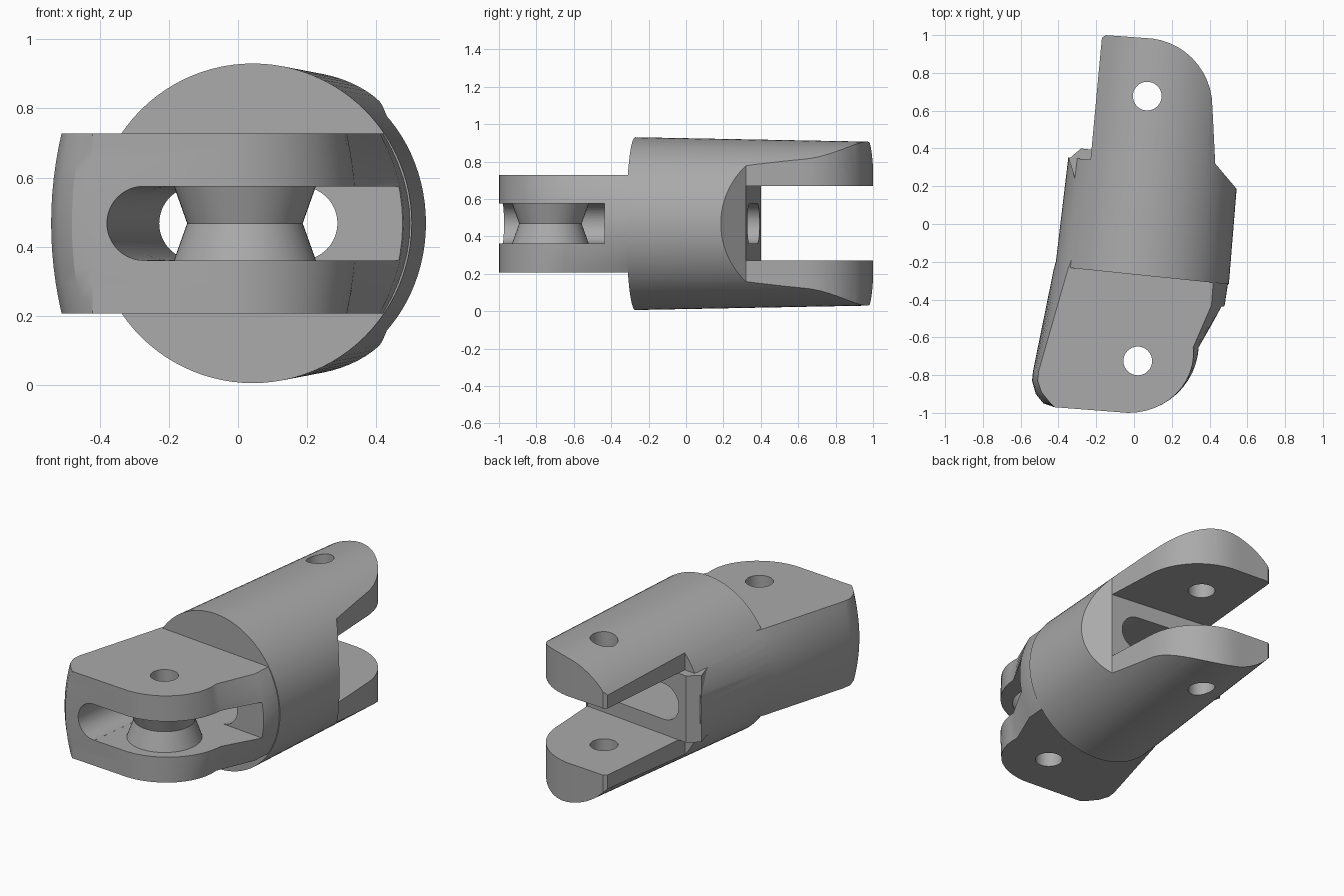
import bpy, bmesh, math
from mathutils import Vector

cube = bpy.data.objects.get("Cube")
if cube:
    bpy.data.objects.remove(cube)

MID = 0.468          # height of the barrel axis
SLOT = 0.107         # half height of the front slot

grey = bpy.data.materials.new("plain grey")
grey.use_nodes = True
colour = (0.4, 0.4, 0.4, 1)
grey.diffuse_color = colour
grey.node_tree.nodes["Principled BSDF"].inputs["Base Color"].default_value = colour


def finish(name, bm):
    bmesh.ops.recalc_face_normals(bm, faces=bm.faces)
    mesh = bpy.data.meshes.new(name)
    bm.to_mesh(mesh)
    bm.free()
    mesh.materials.append(grey)
    obj = bpy.data.objects.new(name, mesh)
    bpy.context.collection.objects.link(obj)
    return obj


def loft(name, rings):
    """Skin a stack of closed rings and cap both ends."""
    bm = bmesh.new()
    rows = [[bm.verts.new(p) for p in ring] for ring in rings]
    n = len(rows[0])
    for low, high in zip(rows, rows[1:]):
        for i in range(n):
            j = (i + 1) % n
            bm.faces.new((low[i], low[j], high[j], high[i]))
    bm.faces.new(rows[0][::-1])
    bm.faces.new(rows[-1])
    return finish(name, bm)


def prism(name, plan, low, high):
    return loft(name, [[(x, y, z) for x, y in plan] for z in (low, high)])


def rod(name, start, end, r1, r2=None, sides=64):
    a, b = Vector(start), Vector(end)
    turn = (b - a).to_track_quat('Z', 'Y')
    rings = []
    for centre, r in ((a, r1), (b, r1 if r2 is None else r2)):
        angles = [math.tau * i / sides for i in range(sides)]
        rings.append([centre + turn @ Vector((r * math.cos(t), r * math.sin(t), 0))
                      for t in angles])
    return loft(name, rings)


def arc(cx, cy, r, start, end, steps=12):
    turns = [math.radians(start + (end - start) * i / steps) for i in range(steps + 1)]
    return [(cx + r * math.cos(t), cy + r * math.sin(t)) for t in turns]


def combine(target, tool, operation):
    mod = target.modifiers.new(operation, 'BOOLEAN')
    mod.operation, mod.object, mod.solver = operation, tool, 'EXACT'
    bpy.context.view_layer.objects.active = target
    bpy.ops.object.modifier_apply(modifier=mod.name)
    bpy.data.objects.remove(tool)


def on_axis(y, shift=0.0):
    return (0.07 + shift + 0.1 * y, y, MID)


# Barrel with the rear fork, trimmed to its plan outline
body = rod("finger_body", on_axis(-0.6), on_axis(1.1), 0.468, 0.436, 96)
rear_plan = [(-0.7, -0.195), (0.8, -0.35), (0.7, 0), (0.43, 0.32)]
rear_plan += arc(0.05, 0.62, 0.365, 0, 90)
rear_plan += [(-0.15, 1), (-0.17, 0.985), (-0.23, 0.34), (-0.7, 0.385)]
combine(body, prism("rear_outline", rear_plan, -1, 2), 'INTERSECT')

# Stop on the rear left of the barrel
stop_plan = [(-0.3, 0.2), (-0.345, 0.345), (-0.28, 0.4), (-0.2, 0.393), (-0.2, 0.2)]
combine(body, prism("stop", stop_plan, 0.27, 0.67), 'UNION')

# Front knuckle: each outline point leans in by (dx, dy) at its top and bottom
outline = [(-0.36, 0, 0.1, 0), (-0.425, -0.24, 0.075, 0), (-0.535, -0.78, 0.03, 0),
           (-0.54, -0.83, 0.03, 0), (-0.52, -0.9, 0.03, 0.01),
           (-0.48, -0.95, 0.03, 0.01), (-0.42, -0.97, 0, 0)]
for i, (x, y) in enumerate(arc(-0.03, -0.62, 0.38, -90, -5)):
    outline.append((x, y, -0.035 * (i / 12) ** 3, 0))
outline += [(0.48, -0.43, -0.07, 0), (0.5, -0.3, -0.08, 0), (0.45, 0, -0.1, 0)]
levels = []
for i in range(-6, 7):
    t = i / 6
    levels.append([(x + dx * t * t, y + dy * t * t, MID + 0.26 * t)
                   for x, y, dx, dy in outline])
combine(body, loft("knuckle", levels), 'UNION')

# Rear fork gap
gap = [(-1, 0.48), (1, 0.257), (1, 1.3), (-1, 1.3)]
combine(body, prism("fork_gap", gap, 0.27, 0.67), 'DIFFERENCE')

# Front slot, open to the front and one side, with a rounded closed end
slot = [(-0.29, -1.2), (0.9, -1.2), (0.9, -0.48), (-0.19, -0.37)]
combine(body, prism("slot", slot, MID - SLOT, MID + SLOT), 'DIFFERENCE')
combine(body, rod("slot_end", (-0.3, -1.2, MID), (-0.195, -0.38, MID), SLOT), 'DIFFERENCE')

# Rounded tunnel joining the slot to the fork gap
left, right = -0.23, 0.152
tunnel = [on_axis(y, s)[:2] for y, s in
          ((-0.5, left), (-0.5, right), (0.5, right), (0.5, left))]
combine(body, prism("tunnel", tunnel, MID - SLOT, MID + SLOT), 'DIFFERENCE')
for shift in (left, right):
    combine(body, rod("tunnel_end", on_axis(-0.5, shift), on_axis(0.5, shift), SLOT - 0.0005),
            'DIFFERENCE')

# Hourglass spool inside the slot
px, py = 0.02, -0.725
rings = []
for z, r in ((-0.112, 0.207), (0, 0.167), (0.112, 0.207)):
    rings.append([(x, y, MID + z) for x, y in arc(px, py, r, 0, 352.5, 47)])
spool = loft("spool", rings)

# Pin holes
for obj, x, y in ((body, px, py), (spool, px, py), (body, 0.07, 0.677)):
    combine(obj, rod("pin_hole", (x, y, -0.5), (x, y, 1.5), 0.076, sides=40), 'DIFFERENCE')

# Smooth curved faces, keep edges sharp
for obj in (body, spool):
    bpy.ops.object.select_all(action='DESELECT')
    obj.select_set(True)
    bpy.context.view_layer.objects.active = obj
    bpy.ops.object.shade_smooth_by_angle(angle=math.radians(25))
